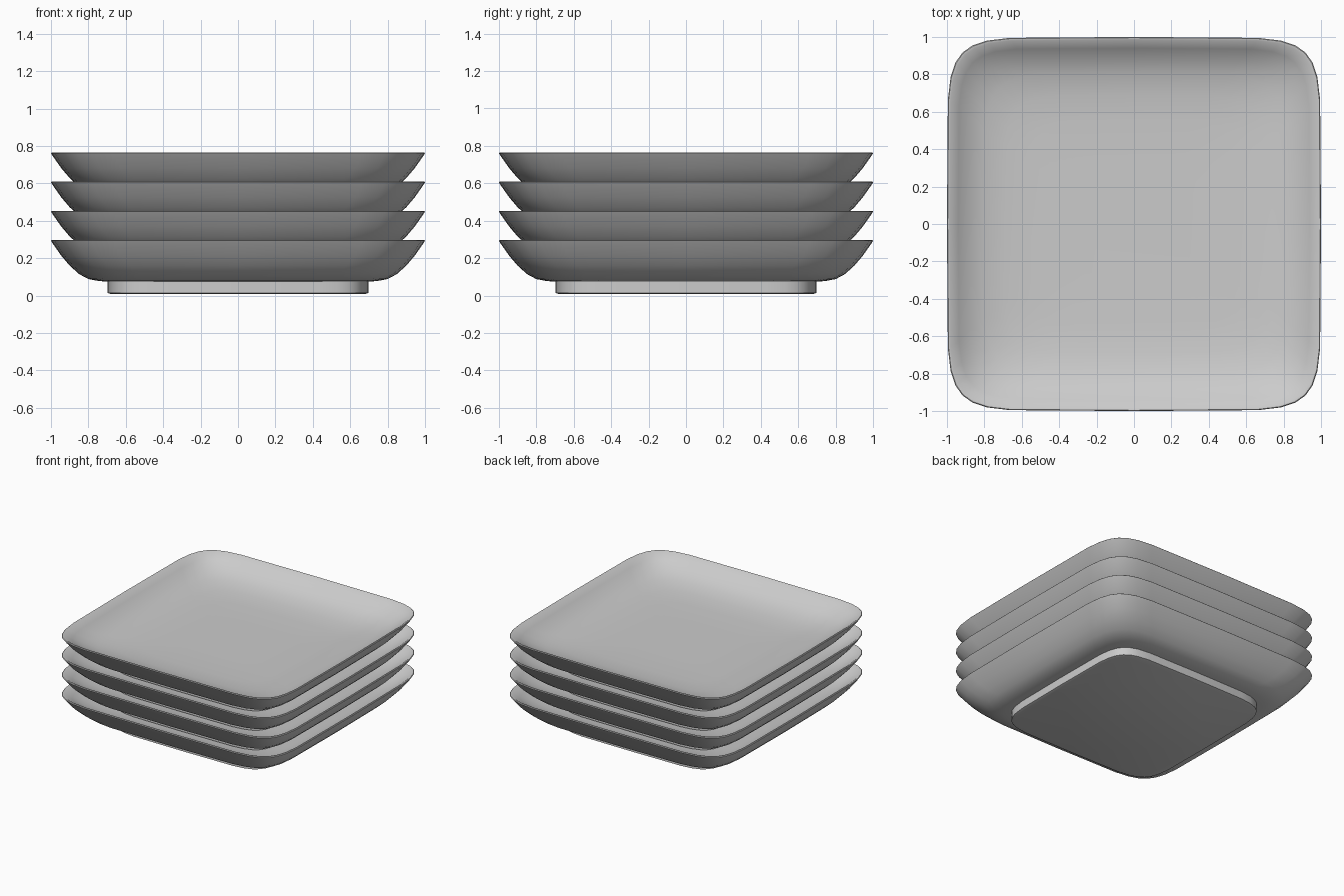
import bpy, bmesh, math

if "Cube" in bpy.data.objects:
    bpy.data.objects.remove(bpy.data.objects["Cube"])

SIDES = 32       # points around each rounded-square ring
SPACING = 0.156  # height step between stacked plates

# (half width, height, corner squareness) from foot centre, up the outside, into the dish
FOOT_AND_BODY = [
    (0.68, 0.008, 7), (0.697, 0.014, 7), (0.697, 0.075, 7),   # foot ring
    (0.74, 0.077, 7), (0.80, 0.088, 7), (0.85, 0.115, 7),     # underside curve
    (0.90, 0.160, 7.5), (0.945, 0.213, 8), (0.99, 0.277, 8),  # outer wall
    (1.0, 0.293, 8), (0.996, 0.297, 8), (0.985, 0.296, 8),    # rim lip
    (0.94, 0.258, 8), (0.88, 0.215, 7.5), (0.80, 0.183, 7),   # inner wall
    (0.69, 0.163, 6.5), (0.55, 0.154, 6), (0.30, 0.152, 5),   # dish floor
]


def ring_point(i, half, n):
    t = 2 * math.pi * i / SIDES
    c, s = math.cos(t), math.sin(t)
    x = math.copysign(abs(c) ** (2 / n), c) if abs(c) > 1e-6 else 0
    y = math.copysign(abs(s) ** (2 / n), s) if abs(s) > 1e-6 else 0
    return half * x, half * y


def make_plate(name, lift):
    bm = bmesh.new()
    rings = [[bm.verts.new((*ring_point(i, half, n), z + lift)) for i in range(SIDES)]
             for half, z, n in FOOT_AND_BODY]
    for lower, upper in zip(rings, rings[1:]):
        for i in range(SIDES):
            j = (i + 1) % SIDES
            bm.faces.new((lower[i], lower[j], upper[j], upper[i]))
    bm.faces.new(rings[0][::-1])
    bm.faces.new(rings[-1])
    bmesh.ops.recalc_face_normals(bm, faces=bm.faces)
    mesh = bpy.data.meshes.new(name)
    bm.to_mesh(mesh)
    bm.free()
    obj = bpy.data.objects.new(name, mesh)
    bpy.context.collection.objects.link(obj)
    bpy.ops.object.select_all(action='DESELECT')
    obj.select_set(True)
    bpy.context.view_layer.objects.active = obj
    bpy.ops.object.shade_smooth_by_angle(angle=math.radians(40))


# Stack of four square plates
for k in range(4):
    make_plate(f"plate_{k + 1}", k * SPACING)
